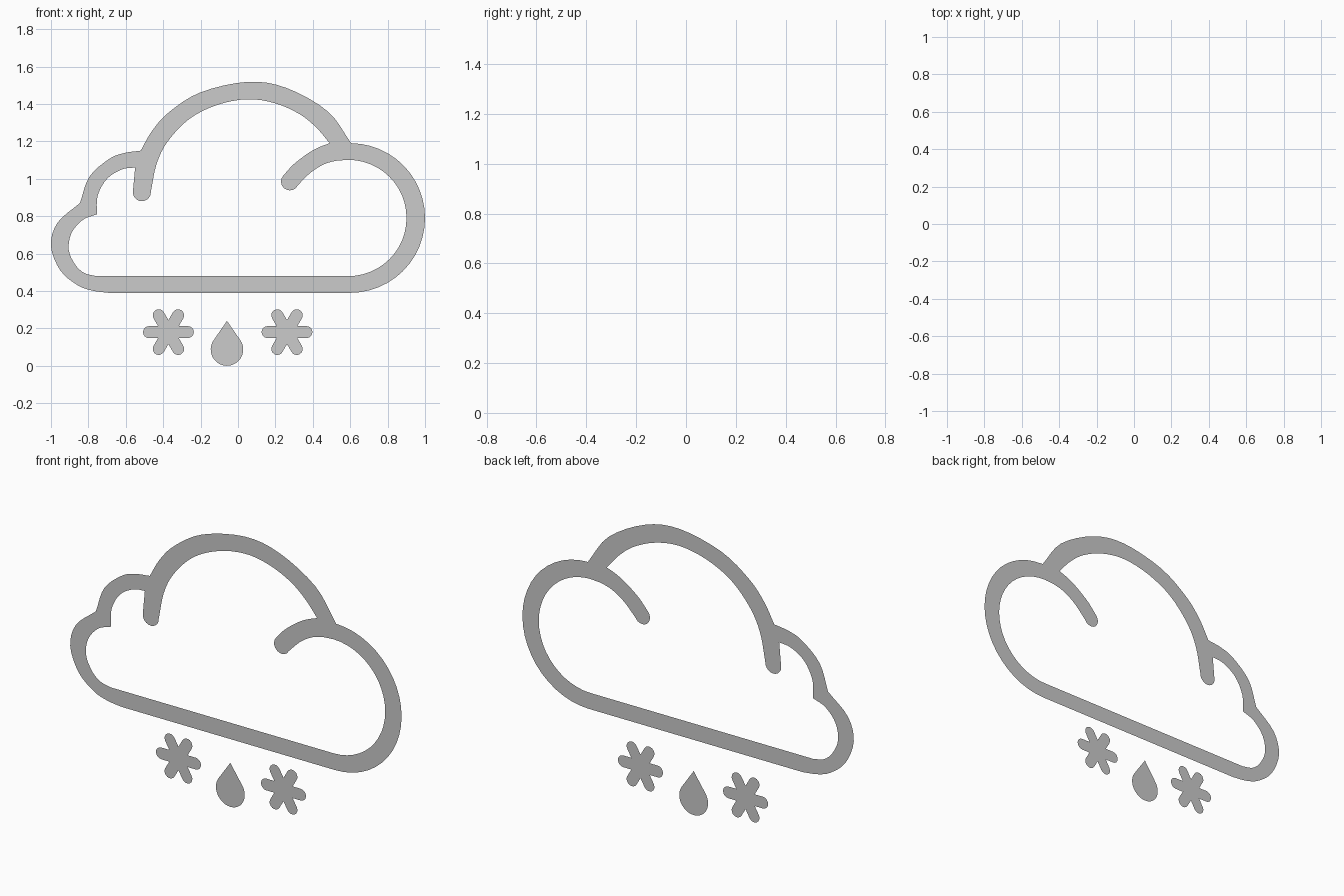
import bpy, bmesh
from math import sin, cos, radians
from mathutils import Vector

if "Cube" in bpy.data.objects:
    bpy.data.objects.remove(bpy.data.objects["Cube"])


def arc(cx, cz, r, a0, a1, n):
    return [(cx + r * cos(radians(a0 + (a1 - a0) * i / n)),
             cz + r * sin(radians(a0 + (a1 - a0) * i / n))) for i in range(n + 1)]


def smooth(pts, n=4):
    """Catmull-Rom curve through the points."""
    p = [Vector(q) for q in pts]
    p = [2 * p[0] - p[1]] + p + [2 * p[-1] - p[-2]]
    out = []
    for a, b, c, d in zip(p, p[1:], p[2:], p[3:]):
        for i in range(n):
            t = i / n
            out.append(0.5 * (2 * b + (c - a) * t + (2 * a - 5 * b + 4 * c - d) * t * t
                              + (3 * b - a - 3 * c + d) * t ** 3))
    return out + [p[-2]]


def flat_shape(name, y, *loops):
    """Fill closed outlines (later ones are holes) in a plane facing the front."""
    bm = bmesh.new()
    for loop in loops:
        pts = []
        for q in map(Vector, loop):
            if not pts or (q - pts[-1]).length > 0.002:
                pts.append(q)
        if (pts[0] - pts[-1]).length < 0.002:
            pts.pop()
        vs = [bm.verts.new((x, y, z)) for x, z in pts]
        for a, b in zip(vs, vs[1:] + vs[:1]):
            bm.edges.new((a, b))
    bmesh.ops.triangle_fill(bm, use_beauty=True, edges=bm.edges[:], normal=(0, -1, 0))
    me = bpy.data.meshes.new(name)
    bm.to_mesh(me)
    bm.free()
    ob = bpy.data.objects.new(name, me)
    bpy.context.collection.objects.link(ob)


# The cloud lies slightly in front of the drop and snowflakes
CLOUD_Y, FALL_Y = -0.018, 0.018

# Cloud outer outline, clockwise from bottom left
outer = (
    smooth([(-0.69, 0.39), (-0.78, 0.402), (-0.86, 0.432), (-0.95, 0.51), (-1.0, 0.64),
            (-0.965, 0.765), (-0.845, 0.87)])
    + smooth([(-0.845, 0.87), (-0.795, 1.01), (-0.69, 1.105), (-0.61, 1.137), (-0.52, 1.15)])
    + smooth([(-0.52, 1.15), (-0.46, 1.255), (-0.37, 1.355), (-0.2, 1.462), (0.053, 1.518),
              (0.26, 1.485), (0.48, 1.36), (0.605, 1.19)])
    + arc(0.6, 0.79, 0.4, 89, -90, 24))

# Cloud inner outline, with the two rounded stroke ends reaching inside
inner = (
    smooth([(0.49, 1.19), (0.42, 1.272), (0.33, 1.345), (0.2, 1.403), (0.053, 1.425),
            (-0.11, 1.395), (-0.26, 1.32), (-0.375, 1.2), (-0.435, 1.08), (-0.466, 0.93)])
    + arc(-0.514, 0.928, 0.048, 0, -180, 10)
    + [(-0.55, 1.06)]
    + smooth([(-0.55, 1.06), (-0.62, 1.05), (-0.7, 1.0), (-0.75, 0.91), (-0.755, 0.81)])
    + smooth([(-0.755, 0.81), (-0.83, 0.78), (-0.89, 0.71), (-0.905, 0.62),
              (-0.87, 0.54), (-0.82, 0.495), (-0.755, 0.479)])
    + arc(0.59, 0.79, 0.311, -90, 90, 24)
    + smooth([(0.58, 1.1), (0.52, 1.095), (0.455, 1.075), (0.385, 1.03), (0.315, 0.96)])
    + arc(0.277, 0.985, 0.047, -35, -220, 10)
    + smooth([(0.241, 1.015), (0.295, 1.075), (0.37, 1.133), (0.43, 1.167), (0.49, 1.19)]))

flat_shape("cloud_outline", CLOUD_Y, outer, inner)

# Raindrop: round base with tangent sides to a tip
flat_shape("raindrop", FALL_Y,
           [(-0.059, 0.24)] + arc(-0.059, 0.087, 0.087, 145, 395, 24))

# Snowflakes: six rounded arms
for name, cx in (("snowflake_left", -0.372), ("snowflake_right", 0.262)):
    pts = []
    for a in range(0, 360, 60):
        t = radians(a)
        pts += arc(cx + 0.104 * cos(t), 0.18 + 0.104 * sin(t), 0.032, a - 90, a + 90, 8)
        t = radians(a + 30)
        pts.append((cx + 0.064 * cos(t), 0.18 + 0.064 * sin(t)))
    flat_shape(name, FALL_Y, pts)
